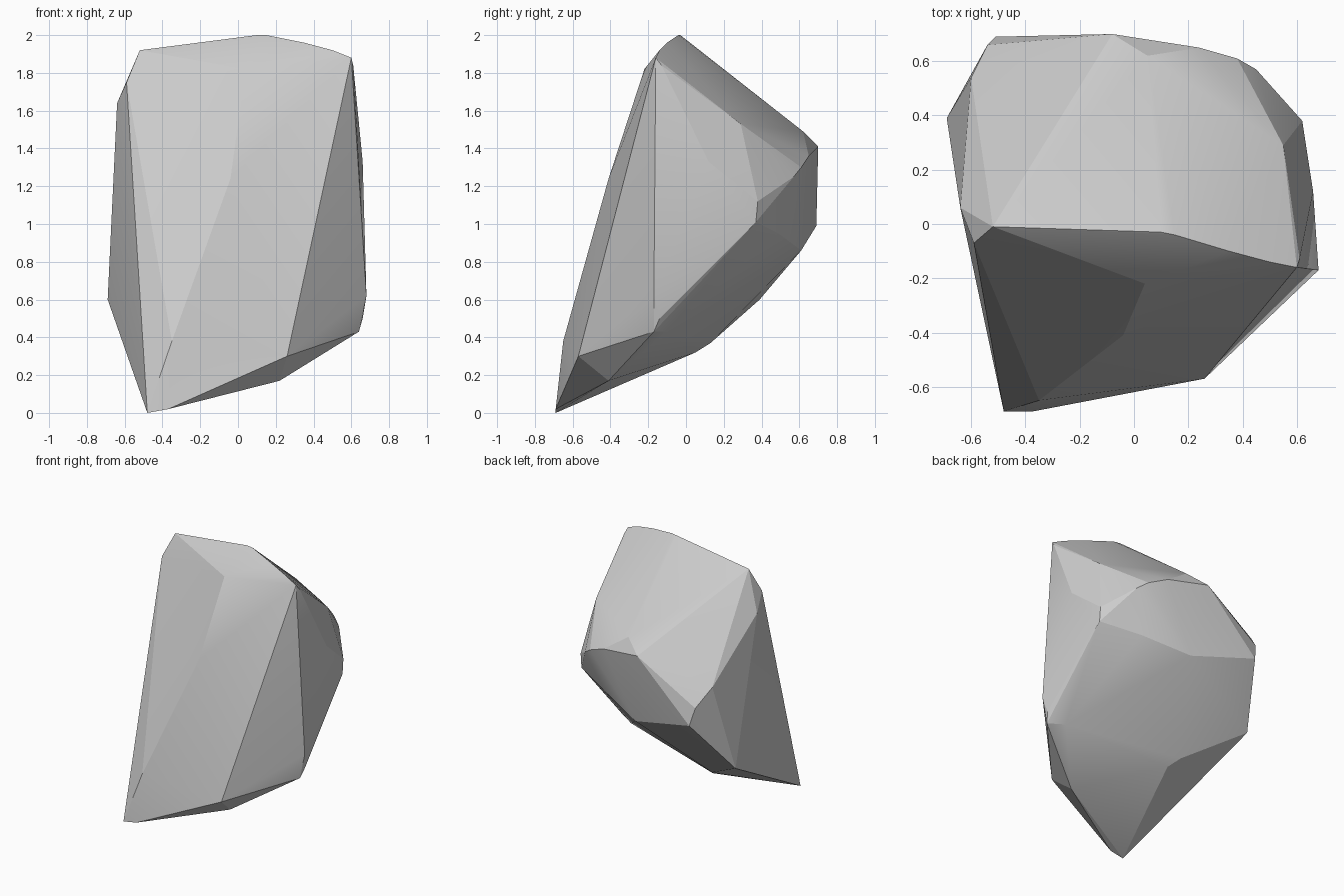
import bpy, bmesh, math

# Corner points of the faceted boulder, grouped by region
front = [(-.48, -.69, 0), (-.37, -.69, .02), (.26, -.57, .30), (.22, -.41, .17),
         (-.35, -.65, .38), (-.04, -.41, 1.24), (.04, -.22, 1.82), (-.59, -.07, 1.75)]
crest = [(-.52, -.01, 1.92), (.10, -.03, 2.0), (.15, -.04, 2.0), (.35, -.10, 1.96),
         (.50, -.14, 1.92), (.60, -.16, 1.88), (.61, -.13, 1.84)]
right = [(.68, -.17, .62), (.64, -.17, .43), (.66, -.14, .50), (.66, .12, 1.33),
         (.62, .38, 1.12), (.62, .37, 1.01), (.55, .29, 1.53)]
left = [(-.64, .06, 1.64), (-.69, .39, .60), (-.60, .54, 1.25), (-.54, .66, 1.12)]
back = [(-.51, .69, .99), (-.08, .70, 1.41), (-.08, .69, 1.34), (.05, .62, 1.49),
        (.24, .65, 1.36), (.38, .61, 1.30), (.45, .57, 1.25), (.34, .49, .95),
        (0, .61, .86)]
underside = [(-.26, .05, .32), (-.31, .13, .37), (.53, -.10, .43)]

# Boulder: convex hull around the corners
bm = bmesh.new()
for p in front + crest + right + left + back + underside:
    bm.verts.new(p)
hull = bmesh.ops.convex_hull(bm, input=bm.verts[:])
loose = [v for v in bm.verts if not v.link_faces]
bmesh.ops.delete(bm, geom=loose, context='VERTS')
bmesh.ops.recalc_face_normals(bm, faces=bm.faces[:])

mesh = bpy.data.meshes.new("boulder")
bm.to_mesh(mesh)
bm.free()
boulder = bpy.data.objects.new("boulder", mesh)
bpy.context.collection.objects.link(boulder)

# Crisp facets, soft only on the gently rounded edges
bpy.context.view_layer.objects.active = boulder
boulder.select_set(True)
bpy.ops.object.shade_smooth_by_angle(angle=math.radians(14))
